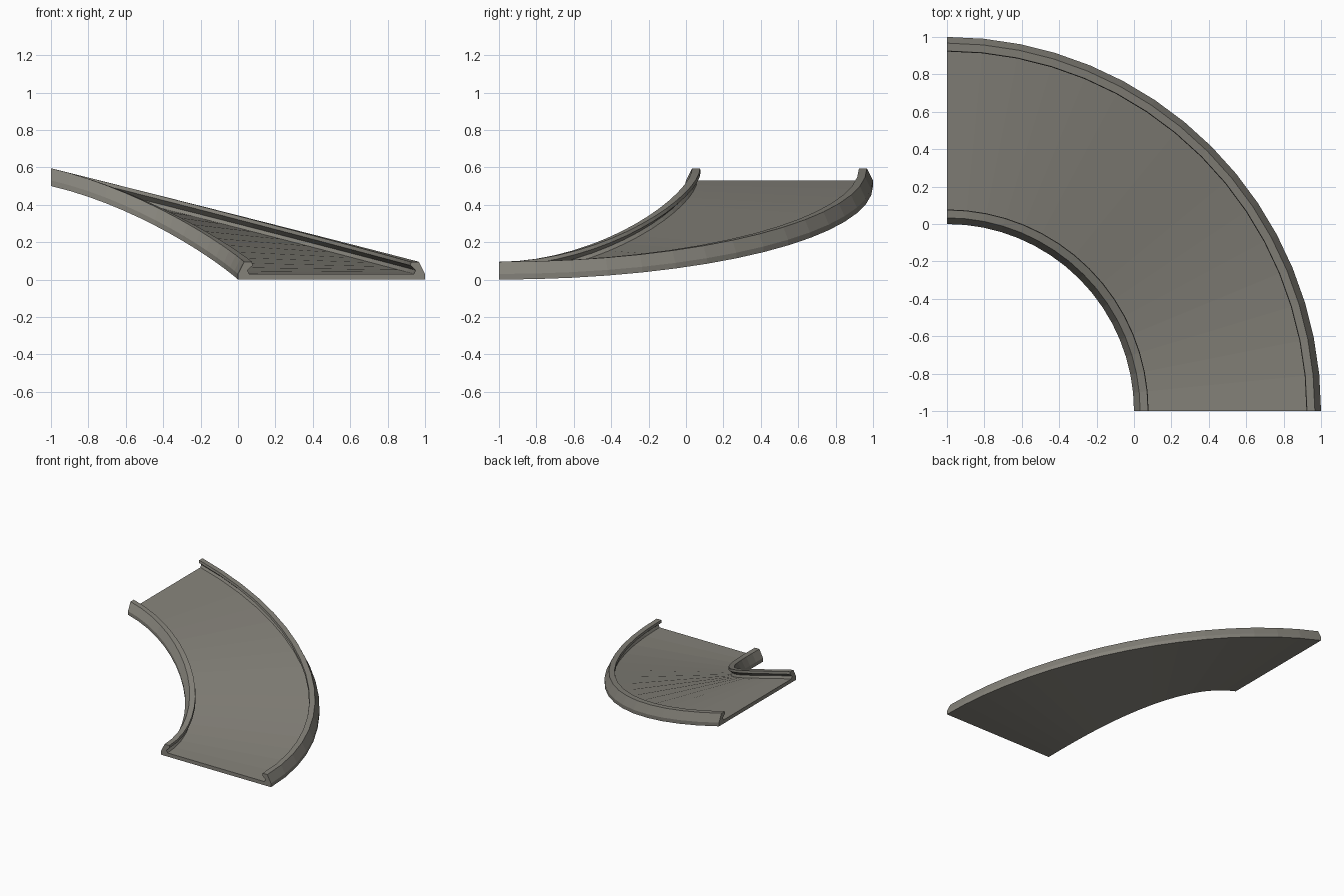
import bpy, bmesh, math

if "Cube" in bpy.data.objects:
    bpy.data.objects.remove(bpy.data.objects["Cube"])

SEGMENTS = 16          # facets along the quarter turn
RISE = 0.5             # height gained along the turn

stone = bpy.data.materials.new("warm grey")
stone.diffuse_color = (0.235, 0.225, 0.195, 1)
stone.use_nodes = True
stone.node_tree.nodes["Principled BSDF"].inputs["Base Color"].default_value = stone.diffuse_color

# Rail cross-section: distance from the track edge, height above the underside
rail = [(0, 0), (0, 0.03), (0.033, 0.095), (0.075, 0.095),
        (0.078, 0.075), (0.05, 0.05), (0.06, 0.03)]
# Whole closed section: inner rail, floor, mirrored outer rail, underside
section = rail + [(1 - u, z) for u, z in reversed(rail)]


def slope(t, u):
    """Underside height at turn fraction t, u = 0 inner edge to 1 outer edge."""
    inner = RISE * (2.28 * t**2 - 1.28 * t**3)
    outer = RISE * (1 - math.cos(t * math.pi / 2))
    return inner + (outer - inner) * u


# Sweep the section around the corner at (-1, -1)
bm = bmesh.new()
rings = []
for i in range(SEGMENTS + 1):
    t = i / SEGMENTS
    a = t * math.pi / 2
    rings.append([bm.verts.new((-1 + (1 + u) * math.cos(a),
                                -1 + (1 + u) * math.sin(a),
                                z + slope(t, u))) for u, z in section])
n = len(section)
for r0, r1 in zip(rings, rings[1:]):
    for j in range(n):
        k = (j + 1) % n
        bm.faces.new((r0[j], r0[k], r1[k], r1[j]))
# End caps
bm.faces.new(rings[0])
bm.faces.new(rings[-1][::-1])
bmesh.ops.recalc_face_normals(bm, faces=bm.faces)

mesh = bpy.data.meshes.new("curved_ramp_track")
bm.to_mesh(mesh)
bm.free()
mesh.materials.append(stone)
track = bpy.data.objects.new("curved_ramp_track", mesh)
bpy.context.collection.objects.link(track)
